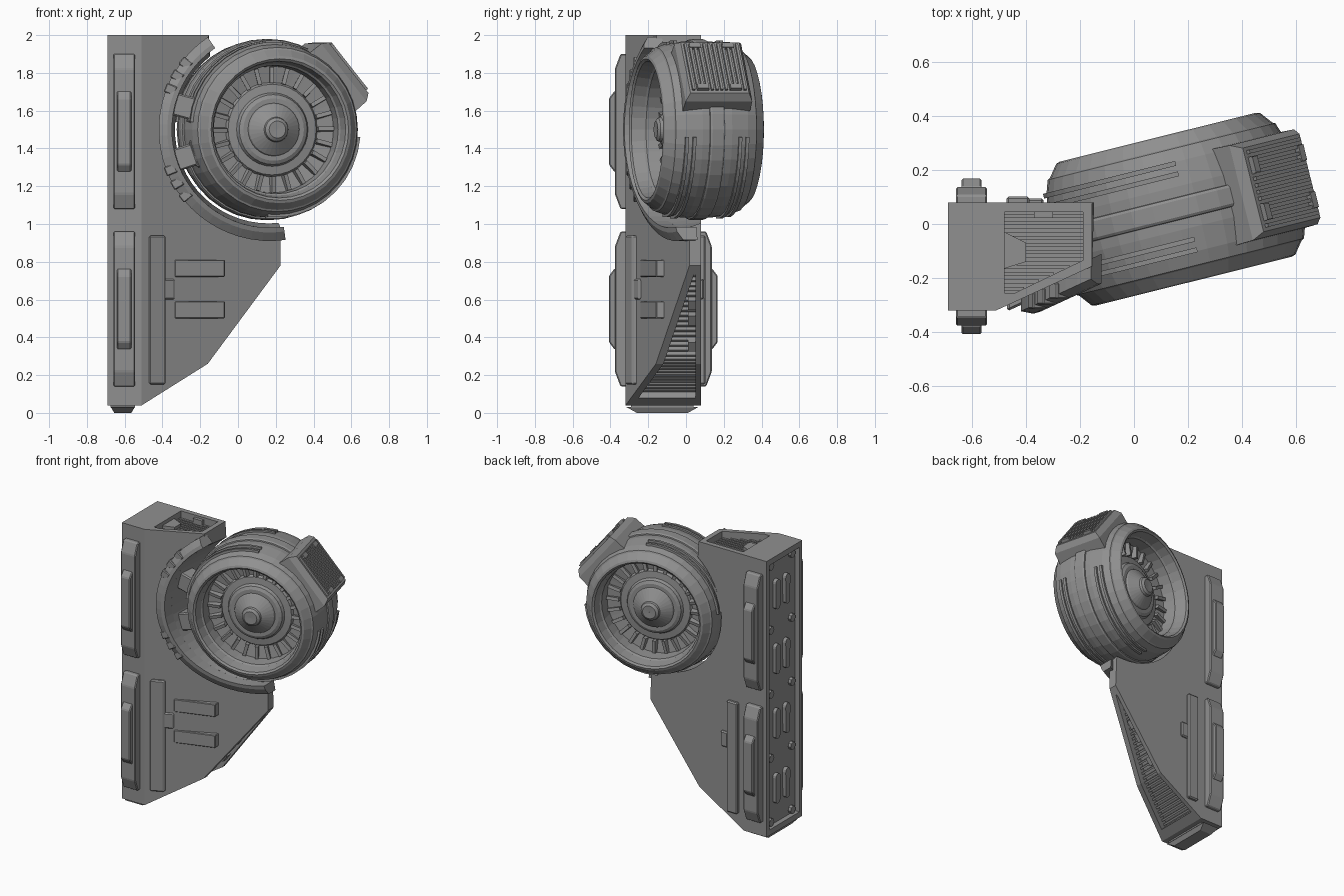
import bpy, bmesh
from math import sin, cos, pi, radians
from mathutils import Matrix, Vector

if "Cube" in bpy.data.objects:
    bpy.data.objects.remove(bpy.data.objects["Cube"])

I4 = Matrix.Identity(4)
grey = bpy.data.materials.new("dark_grey")
grey.diffuse_color = (0.28, 0.28, 0.28, 1)
grey.use_nodes = True
grey.node_tree.nodes["Principled BSDF"].inputs["Base Color"].default_value = grey.diffuse_color


def build(name, parts, M=I4, bevel=0.0):
    """Combine (verts, faces) parts into one object."""
    bm = bmesh.new()
    for verts, faces in parts:
        vs = [bm.verts.new(M @ Vector(v)) for v in verts]
        for f in faces:
            bm.faces.new([vs[i] for i in f])
    bmesh.ops.recalc_face_normals(bm, faces=bm.faces)
    if bevel:
        bmesh.ops.bevel(bm, geom=bm.edges[:], offset=bevel, segments=1, affect='EDGES')
    me = bpy.data.meshes.new(name)
    bm.to_mesh(me)
    bm.free()
    me.materials.append(grey)
    ob = bpy.data.objects.new(name, me)
    bpy.context.collection.objects.link(ob)
    return ob


def loft(a, b):
    n = len(a)
    faces = [list(range(n)), list(range(2 * n - 1, n - 1, -1))]
    faces += [[i, (i + 1) % n, n + (i + 1) % n, n + i] for i in range(n)]
    return list(a) + list(b), faces


def block(c, size, taper=1.0, ry=0.0):
    """Box at c, +z side scaled by taper, turned about y."""
    x, y, z = (s / 2 for s in size)
    R = Matrix.Translation(c) @ Matrix.Rotation(ry, 4, 'Y')
    q = [(-1, -1), (1, -1), (1, 1), (-1, 1)]
    return loft([R @ Vector((x * i, y * j, -z)) for i, j in q],
                [R @ Vector((x * i * taper, y * j * taper, z)) for i, j in q])


def lathe(profile, n=32, a0=0, a1=360):
    """Closed (s, r) section swept round the y axis."""
    full = a1 - a0 == 360
    k, m = len(profile), n if full else n + 1
    verts = []
    for i in range(m):
        a = radians(a0 + (a1 - a0) * i / n)
        verts += [(r * cos(a), s, r * sin(a)) for s, r in profile]
    faces = [[i * k + j, i * k + (j + 1) % k, (i + 1) % m * k + (j + 1) % k, (i + 1) % m * k + j]
             for i in range(n) for j in range(k)]
    if not full:
        faces += [list(range(k)), list(range((m - 1) * k, m * k))]
    return verts, faces


def face_y(x):
    """Front surface of the bracket."""
    return -0.32 + max(0, x + 0.51) * 0.46


def plate(x0, x1, z0, z1, h0, h1):
    q = [(x0, z0, h0), (x1, z0, h1), (x1, z1, h1), (x0, z1, h0)]
    return loft([(x, face_y(x) - h, z) for x, z, h in q],
                [(x, face_y(x) + 0.03, z) for x, z, h in q])


def cut(ob, cutter):
    cutter.hide_render = True
    m = ob.modifiers.new("cut", 'BOOLEAN')
    m.operation, m.object, m.solver = 'DIFFERENCE', cutter, 'EXACT'
    bpy.context.view_layer.objects.active = ob
    bpy.ops.object.modifier_apply(modifier=m.name)
    bpy.data.objects.remove(cutter)


# Bracket: plate with slanted front and a round bay narrowing to the back
CX, CZ = 0.17, 1.5


def outline(R, cx):
    arc = [(cx + R * cos(radians(a)), CZ + R * sin(radians(a)))
           for a in [276 - (276 - 128.7) * i / 24 for i in range(25)]]
    return [(-0.69, 0.04), (-0.51, 0.04), (-0.16, 0.26), (0.225, 0.78)] + arc + \
           [(-0.155, 2), (-0.51, 2), (-0.69, 2)]


front, back = outline(0.52, CX), outline(0.497, CX - 0.007)
n = len(front)
verts, faces = loft([(x, face_y(x), z) for x, z in front], [(x, 0.08, z) for x, z in back])
faces[0] = [0, 1, n - 2, n - 1]
faces.append(list(range(1, n - 1)))
bracket = build("bracket", [(verts, faces)])

# Recesses: top, left side and the sloped underside
top = [(-0.48, 0.045), (-0.19, 0.045), (-0.19, -0.135), (-0.44, -0.255), (-0.48, -0.255)]
cut(bracket, build("top_cutter", [loft([(x, y, 1.93) for x, y in top], [(x, y, 2.05) for x, y in top])]))
cut(bracket, build("side_cutter", [block((-0.695, -0.12, 1.02), (0.08, 0.34, 1.88))]))
path = [(-0.45, 0.078), (-0.16, 0.26), (0.19, 0.733)]
nx, nz = 0.68, -0.73


def section(x, z):
    return [(x + nx * d, y, z + nz * d) for d, y in
            ((0.06, face_y(x) + 0.04), (0.06, 0.05), (-0.07, 0.05), (-0.07, face_y(x) + 0.04))]


cv = [v for p in path for v in section(*p)]
cf = [[0, 1, 2, 3], [8, 9, 10, 11]] + [[k + i, k + (i + 1) % 4, k + 4 + (i + 1) % 4, k + 4 + i]
                                       for k in (0, 4) for i in range(4)]
cut(bracket, build("under_cutter", [(cv, cf)]))

# Slats in the recesses
slats = []
for i in range(11):
    y = 0.03 - i * 0.027
    x1 = -0.19 if y > -0.135 else -0.19 - (-0.135 - y) / 0.48
    slats.append(block(((-0.48 + x1) / 2, y, 1.94), (x1 + 0.48, 0.014, 0.03)))
w = [(-0.48, -0.03), (-0.40, -0.07), (-0.40, -0.14), (-0.48, -0.165)]
slats.append(loft([(x, y, 1.92) for x, y in w], [(x, y, 1.975) for x, y in w]))
slats.append(block((-0.335, 0.035, 1.96), (0.07, 0.025, 0.05)))
build("top_slats", slats)
slats = []
for (xa, za), (xb, zb), num in ((path[0], path[1], 11), (path[1], path[2], 18)):
    for i in range(num):
        t = (i + 0.5) / num
        x, z = xa + (xb - xa) * t, za + (zb - za) * t
        y0, y1 = face_y(x) + 0.03, 0.06
        slats.append(block((x - nx * 0.06, (y0 + y1) / 2, z - nz * 0.06), (0.04, y1 - y0, 0.014), 1, radians(45)))
for x, z in ((-0.1, 0.33), (0.0, 0.47), (0.06, 0.55)):
    slats.append(block((x - nx * 0.045, 0.03, z - nz * 0.045), (0.05, 0.04, 0.06), 1, radians(36)))
build("under_slats", slats)

# Mounting side: rounded slugs and bolts
slugs, bolts = [], []
for i in range(4):
    for y in (-0.175, -0.065):
        z = 0.33 + i * 0.46
        loop = [(y + 0.026 * cos(a), z + (0.08 if sin(a) > -1e-6 else -0.08) + 0.026 * sin(a))
                for a in [j * pi / 6 for j in range(12)]]
        slugs.append(loft([(-0.68, p, q) for p, q in loop], [(-0.64, p, q) for p, q in loop]))
for i in range(5):
    for y in (-0.24, 0.0):
        loop = [(y + 0.028 * cos(j * pi / 4), 0.11 + i * 0.455 + 0.028 * sin(j * pi / 4)) for j in range(8)]
        bolts.append(loft([(-0.675, p, q) for p, q in loop], [(-0.64, p, q) for p, q in loop]))
build("side_slugs", slugs)
build("side_bolts", bolts)

# Stepped pads on front and back edges
pads = []
for z in (0.55, 1.49):
    for y0, s in ((-0.32, -1), (0.08, 1)):
        for xa, xb, h, hz, c in ((-0.66, -0.545, 0.057, 0.41, 0.08), (-0.64, -0.565, 0.088, 0.215, 0.04)):
            prof = [(-0.02, -hz), (h - 0.03, -hz), (h, -hz + c), (h, hz - c), (h - 0.03, hz), (-0.02, hz)]
            pads.append(loft([(xa, y0 + s * p, z + q) for p, q in prof], [(xb, y0 + s * p, z + q) for p, q in prof]))
build("edge_pads", pads, bevel=0.006)
build("foot", [block((-0.61, -0.125, 0.015), (0.09, 0.27, 0.03), 1.4), block((-0.61, -0.125, 0.037), (0.13, 0.33, 0.016))])

# Face strips and wedge bars
build("front_strip", [plate(-0.47, -0.385, 0.15, 0.94, 0.022, 0.022), plate(-0.40, -0.335, 0.6, 0.71, 0.012, 0.012)], bevel=0.008)
build("back_strip", [block((-0.43, 0.08, 0.545), (0.085, 0.045, 0.79)), block((-0.365, 0.08, 0.655), (0.06, 0.03, 0.11))], bevel=0.008)
build("wedge_bars", [plate(-0.335, -0.07, z, z + 0.09, 0.003, 0.04) for z in (0.5, 0.72)], bevel=0.004)

# Bay rim with lugs and turbine arms
verts, faces = lathe([(-0.08, 0.52), (-0.075, 0.545), (-0.045, 0.59), (0.03, 0.59), (0.03, 0.52)], 26, 124, 278)
build("bay_rim", [([(x + CX, s + face_y(x + CX), z + CZ) for x, s, z in verts], faces)])
lugs, arms = [], []
for a in (142, 150, 158, 202, 210, 218):
    x, z = CX + 0.568 * cos(radians(a)), CZ + 0.568 * sin(radians(a))
    lugs.append(block((x, face_y(x) - 0.035, z), (0.06, 0.06, 0.05), 1, -radians(a)))
for a in (165, 198):
    for r, size, dy in ((0.455, (0.14, 0.12, 0.12), 0), (0.41, (0.04, 0.1, 0.15), -0.015)):
        x, z = CX + r * cos(radians(a)), CZ + r * sin(radians(a))
        arms.append(block((x, -0.13 + dy, z), size, 1, -radians(a)))
build("rim_lugs", lugs, bevel=0.005)
build("turbine_arms", arms, bevel=0.008)

# Turbine shell, turned 14 degrees
T = Matrix.Translation((0.155, 0.055, 1.5)) @ Matrix.Rotation(radians(14), 4, 'Z')
half = [(0.08, 0.466), (0.17, 0.452), (0.22, 0.435), (0.225, 0.425), (0.27, 0.39), (0.275, 0.375),
        (0.265, 0.362), (0.2, 0.35), (0.19, 0.34), (0.1, 0.335)]
build("turbine_shell", [lathe(half + [(-s, r) for s, r in reversed(half)], 36)], T)
build("centre_band", [lathe([(-0.045, 0.45), (-0.04, 0.474), (-0.03, 0.48), (0.03, 0.48), (0.04, 0.474), (0.045, 0.45)], 36)], T)
ribs = []
for a0, a1 in ((85, 175), (-95, -5)):
    for s, r in ((0.125, 0.472), (0.165, 0.466), (-0.125, 0.472), (-0.165, 0.466)):
        ribs.append(lathe([(s - 0.009, 0.43), (s - 0.009, r), (s + 0.009, r), (s + 0.009, 0.43)], 9, a0, a1))
build("shell_ribs", ribs, T)

# Rotor hub and vanes, same on both ends
hub = [(0.22, 0.001), (0.222, 0.045), (0.21, 0.062), (0.195, 0.066), (0.15, 0.135), (0.14, 0.14), (0.14, 0.165),
       (0.13, 0.185), (0.11, 0.195), (0.105, 0.24), (0.09, 0.25), (0.105, 0.34)]
build("rotor_hub", [lathe(hub + [(-s, r) for s, r in reversed(hub)], 32)], T)
vanes = []
for i in range(24):
    a = radians(i * 15)
    for s in (-1, 1):
        v, f = block((0.29, 0, 0), (0.085, 0.06, 0.022))
        M = Matrix.Rotation(-a, 4, 'Y') @ Matrix.Translation((0, s * 0.095, 0)) @ Matrix.Rotation(s * 0.2, 4, 'X')
        vanes.append(([M @ p for p in v], f))
build("rotor_vanes", vanes, T)

# Vent box on the shell
V = T @ Matrix.Rotation(radians(51), 4, 'Y')
build("vent_box", [block((0, 0, 0.42), (0.40, 0.37, 0.12), 0.98), block((0, 0, 0.5), (0.392, 0.363, 0.04), 0.88)], V)
slats = [block((0, -0.14 + i * 0.0255, 0.522), (0.31, 0.014, 0.025)) for i in range(12)]
slats += [block((x, y, 0.525), (0.03, 0.06, 0.03)) for x in (-0.14, 0.14) for y in (-0.09, 0.09)]
build("vent_slats", slats, V)
